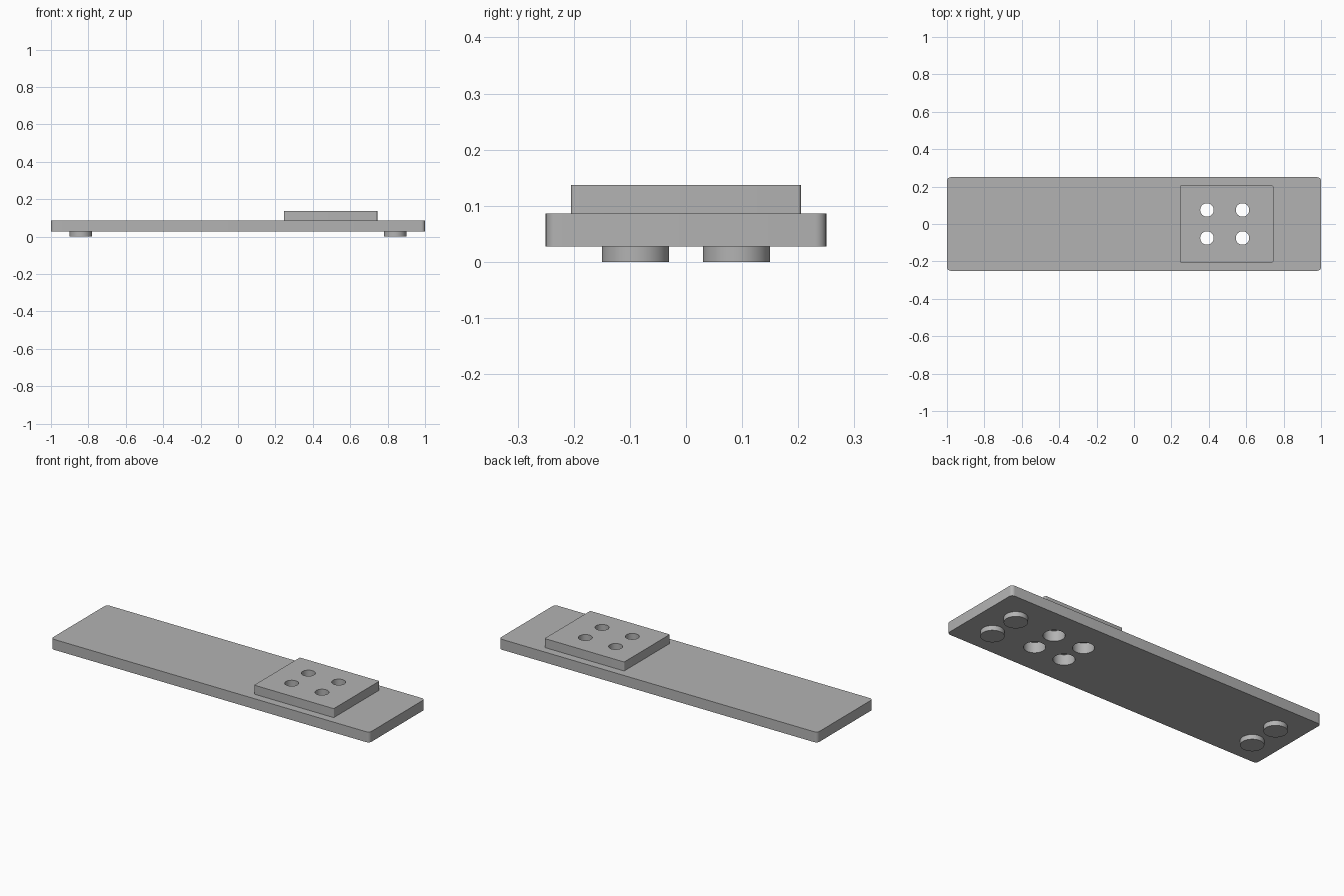
import bpy
import bmesh

if "Cube" in bpy.data.objects:
    bpy.data.objects.remove(bpy.data.objects["Cube"], do_unlink=True)

# One plain grey for every part
grey = bpy.data.materials.new("plain_grey")
grey.use_nodes = True
colour = (0.45, 0.45, 0.45, 1)
grey.diffuse_color = colour
grey.node_tree.nodes["Principled BSDF"].inputs["Base Color"].default_value = colour

BASE_Z, PAD_Z, TOP_Z = 0.027, 0.086, 0.137
HOLES = [(x, y) for x in (0.39, 0.58) for y in (-0.075, 0.075)]


def finish(name, bm):
    mesh = bpy.data.meshes.new(name)
    bm.to_mesh(mesh)
    bm.free()
    mesh.materials.append(grey)
    obj = bpy.data.objects.new(name, mesh)
    bpy.context.collection.objects.link(obj)
    return obj


def slab(name, x, size_x, size_y, z0, z1, radius):
    """Box with rounded upright edges."""
    bm = bmesh.new()
    bmesh.ops.create_cube(bm, size=1)
    bmesh.ops.scale(bm, vec=(size_x, size_y, z1 - z0), verts=bm.verts)
    bmesh.ops.translate(bm, vec=(x, 0, (z0 + z1) / 2), verts=bm.verts)
    upright = [e for e in bm.edges
               if abs(e.verts[0].co.z - e.verts[1].co.z) > 0.01]
    bmesh.ops.bevel(bm, geom=upright, offset=radius, segments=6,
                    profile=0.5, affect='EDGES')
    return finish(name, bm)


def discs(name, centres, radius, z0, z1):
    """Matching upright cylinders in one mesh."""
    bm = bmesh.new()
    for x, y in centres:
        made = bmesh.ops.create_cone(bm, cap_ends=True, segments=48,
                                     radius1=radius, radius2=radius,
                                     depth=z1 - z0)
        bmesh.ops.translate(bm, vec=(x, y, (z0 + z1) / 2), verts=made["verts"])
    return finish(name, bm)


def cut(target, cutter):
    mod = target.modifiers.new("holes", 'BOOLEAN')
    mod.operation = 'DIFFERENCE'
    mod.solver = 'EXACT'
    mod.object = cutter
    bpy.context.view_layer.objects.active = target
    bpy.ops.object.modifier_apply(modifier=mod.name)
    bpy.data.objects.remove(cutter, do_unlink=True)


# Long board with wide bores, and raised pad with narrower holes
base = slab("base_board", 0, 2, 0.5, BASE_Z, PAD_Z, 0.02)
cut(base, discs("bore_cutter", HOLES, 0.055, 0, 0.2))
pad = slab("raised_pad", 0.495, 0.5, 0.41, PAD_Z, TOP_Z, 0.006)
cut(pad, discs("hole_cutter", HOLES, 0.036, 0, 0.2))

# Four round feet
feet = discs("round_feet", [(x, y) for x in (-0.84, 0.84) for y in (-0.09, 0.09)],
             0.06, 0, BASE_Z)

for obj in (base, pad, feet):
    bpy.ops.object.select_all(action='DESELECT')
    obj.select_set(True)
    bpy.context.view_layer.objects.active = obj
    bpy.ops.object.shade_smooth_by_angle()
